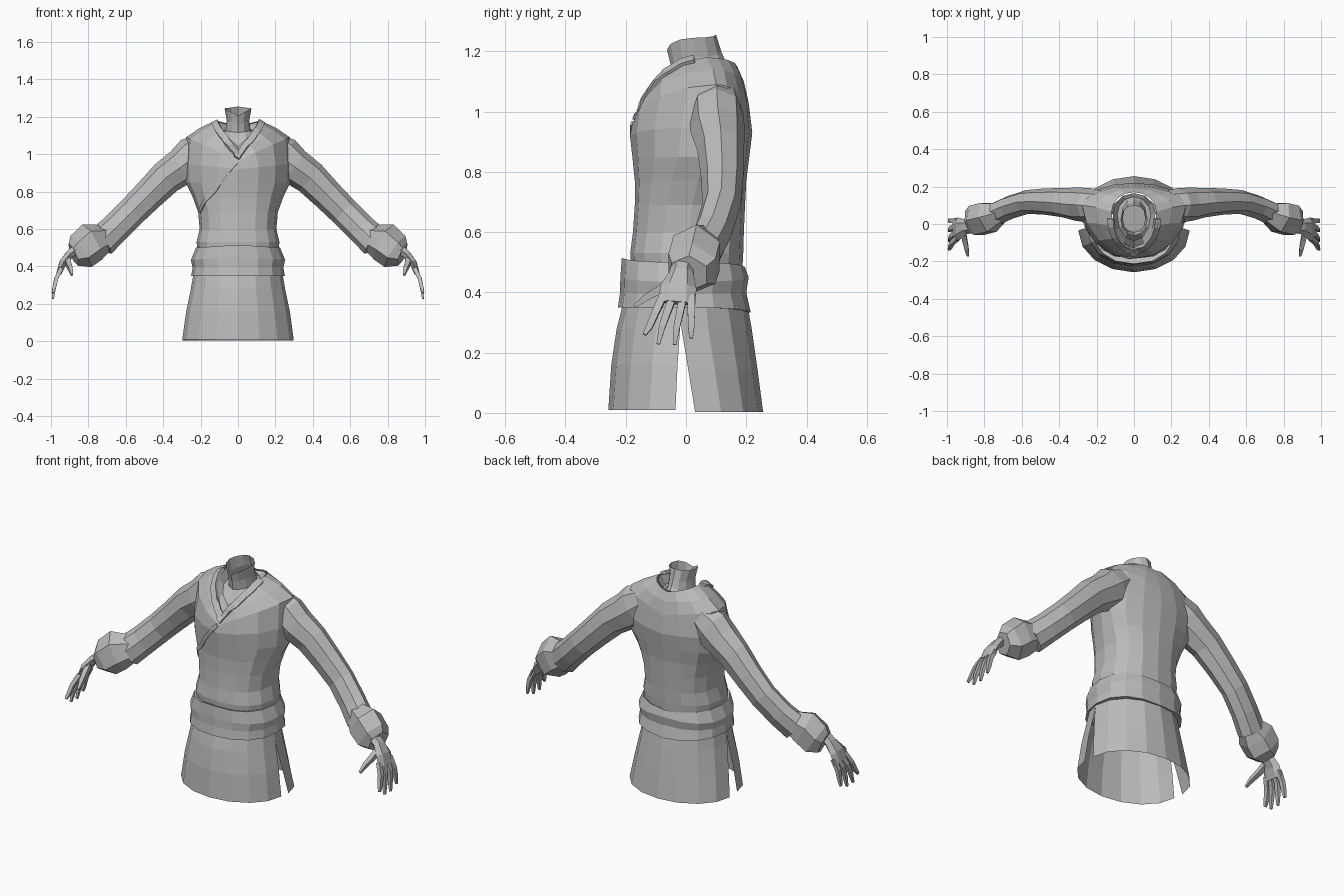
import bpy, bmesh, math
from mathutils import Vector
from mathutils.bvhtree import BVHTree

if "Cube" in bpy.data.objects:
    bpy.data.objects.remove(bpy.data.objects["Cube"])

grey = bpy.data.materials.new("plain_grey")
grey.diffuse_color = (0.5, 0.5, 0.5, 1)
grey.use_nodes = True
grey.node_tree.nodes["Principled BSDF"].inputs["Base Color"].default_value = grey.diffuse_color


def make(name, verts, faces, mirror=False):
    me = bpy.data.meshes.new(name)
    me.from_pydata([tuple(v) for v in verts], [], faces)
    bm = bmesh.new()
    bm.from_mesh(me)
    bmesh.ops.recalc_face_normals(bm, faces=bm.faces)
    bm.to_mesh(me)
    bm.free()
    me.materials.append(grey)
    ob = bpy.data.objects.new(name, me)
    bpy.context.collection.objects.link(ob)
    if mirror:
        ob.modifiers.new("mirror", 'MIRROR')
    return ob


def ring(hw, yf, yc, yb, zf, zs, zb, a0=0.0, a1=2 * math.pi, n=16, p=2.0):
    """Body cross-section: half width, front/side/back depth and height."""
    pts = []
    for i in range(n):
        a = a0 + (a1 - a0) * i / n
        c, s = math.cos(a), math.sin(a)
        cx = math.copysign(abs(c) ** (2 / p), c)
        sy = abs(s) ** (2 / p)
        ye, ze = (yb, zb) if s > 0 else (yf, zf)
        pts.append(Vector((hw * cx, yc + (ye - yc) * sy,
                           zs + (ze - zs) * (1 - abs(c)))))
    return pts


def skin(rings, closed=True, start=False, end=False):
    n = len(rings[0])
    verts = [v for r in rings for v in r]
    faces = []
    for k in range(len(rings) - 1):
        for i in range(n if closed else n - 1):
            j = (i + 1) % n
            faces.append((k * n + i, k * n + j, (k + 1) * n + j, (k + 1) * n + i))
    if start:
        faces.append(tuple(range(n)))
    if end:
        faces.append(tuple(range(len(verts) - n, len(verts))))
    return verts, faces


def tube(name, stations, sides, ref=(0, 1, 0), phase=0.0):
    """Limb: stations are x, y, z, half size along ref, half size across."""
    pts = [Vector(s[:3]) for s in stations]
    rings = []
    for k, s in enumerate(stations):
        t = (pts[min(k + 1, len(pts) - 1)] - pts[max(k - 1, 0)]).normalized()
        u = Vector(ref)
        u = (u - t * u.dot(t)).normalized()
        w = t.cross(u)
        rings.append([pts[k] + u * s[3] * math.cos(a) + w * s[4] * math.sin(a)
                      for a in (phase + 2 * math.pi * i / sides for i in range(sides))])
    return make(name, *skin(rings, start=True, end=True), mirror=True)


# Jacket body, from the waist up to the V neckline
body = skin([
    ring(.21, -.18, 0, .185, .44, .44, .44, p=2.4),
    ring(.222, -.185, 0, .19, .53, .53, .53, p=2.4),
    ring(.205, -.176, .01, .192, .60, .60, .60, p=2.4),
    ring(.213, -.17, .02, .196, .69, .69, .69, p=2.4),
    ring(.242, -.17, .04, .20, .77, .77, .77, p=2.2),
    ring(.28, -.178, .07, .21, .85, .85, .85),
    ring(.285, -.186, .09, .22, .92, .95, .93),
    ring(.278, -.178, .10, .208, .96, 1.09, 1.03, p=1.75),
    ring(.205, -.16, .09, .192, .98, 1.14, 1.10, p=1.85),
    ring(.12, -.135, .065, .17, 1.0, 1.18, 1.15),
])
make("jacket_body", *body)

# Undershirt and neck, open at the top with a floor inside
neck = [
    ring(.115, -.13, .06, .165, .99, 1.175, 1.145, n=12),
    ring(.09, -.09, .05, .145, 1.04, 1.125, 1.145, n=12),
    ring(.068, -.045, .04, .132, 1.115, 1.125, 1.165, n=12),
    ring(.060, -.052, .03, .117, 1.16, 1.18, 1.20, n=12),
    ring(.072, -.063, .025, .10, 1.205, 1.245, 1.255, n=12),
]
make("neck", *skin(neck))
make("neck_floor", *skin([neck[2]], closed=False, end=True))

# Lapels and the diagonal wrap edge, laid over the jacket surface
tree = BVHTree.FromPolygons(body[0], body[1])


def band(name, path, width, lift=.01, steps=4):
    path = [Vector(q) for q in path]
    fine = [a.lerp(b, i / steps) for a, b in zip(path, path[1:]) for i in range(steps)]
    fine.append(path[-1])
    rows = []
    for k, q in enumerate(fine):
        t = (fine[min(k + 1, len(fine) - 1)] - fine[max(k - 1, 0)]).normalized()
        loc, nor, _, _ = tree.find_nearest(q)
        if nor.dot(loc - Vector((0, .06, .8))) < 0:
            nor = -nor
        side = t.cross(nor).normalized() * width / 2
        top = nor * lift
        rows.append([loc - side - nor * .01, loc - side + top,
                     loc + side + top, loc + side - nor * .01])
    make(name, *skin(rows, start=True, end=True))


band("right_lapel", [(-.12, .03, 1.165), (-.105, -.04, 1.13), (-.06, -.11, 1.06),
                     (-.005, -.15, .985)], .035)
band("left_lapel", [(.12, .03, 1.165), (.105, -.04, 1.13), (.06, -.11, 1.06),
                    (-.01, -.16, .975)], .035, .012)
band("wrap_edge", [(-.005, -.17, .96), (-.07, -.18, .89), (-.13, -.17, .81),
                   (-.19, -.11, .74), (-.21, -.06, .69)], .02, .006)

# Folded sash round the waist
make("sash", *skin([
    ring(.205, -.18, 0, .18, .50, .495, .475, p=2.4),
    ring(.225, -.213, 0, .195, .515, .50, .485, p=2.3),
    ring(.252, -.218, 0, .208, .45, .435, .45, p=2.3),
    ring(.243, -.219, 0, .20, .40, .395, .40, p=2.3),
    ring(.250, -.226, 0, .215, .35, .35, .333, p=2.3),
    ring(.225, -.20, 0, .195, .35, .35, .335, p=2.3),
]))

# Skirt panels, split at both sides
for name, a0, rows in (
    ("front_skirt", math.pi, [(.235, -.205, -.015, .38), (.252, -.23, -.02, .28),
                              (.277, -.248, -.028, .16), (.298, -.258, -.035, .01)]),
    ("back_skirt", 0, [(.235, .20, -.02, .38), (.25, .218, -.015, .28),
                       (.275, .238, .008, .14), (.297, .256, .03, .003)]),
):
    n = 8
    rings = []
    for hw, ye, yc, z in rows:
        # one extra step so the half ring reaches both slit edges
        rings.append(ring(hw, ye, yc, ye, z, z, z, a0, a0 + math.pi * (n + 1) / n, n + 1))
    make(name, *skin(rings, closed=False))

# Sleeves with flared cuffs
tube("sleeve", [
    (.15, .105, 1.05, .07, .08), (.235, .102, .985, .09, .115), (.30, .105, .935, .09, .10),
    (.385, .115, .875, .078, .092), (.48, .12, .78, .07, .084), (.57, .118, .69, .064, .08),
    (.66, .09, .60, .063, .08), (.735, .055, .53, .064, .085)], 8)
tube("cuff", [
    (.70, .065, .555, .05, .07), (.78, .035, .53, .092, .108),
    (.84, .02, .48, .092, .10), (.88, .01, .463, .068, .064)], 6, phase=math.pi / 6)

# Hands: palm, four fingers and a thumb
tube("palm", [
    (.855, -.01, .50, .037, .03), (.90, -.015, .465, .040, .026),
    (.935, -.025, .42, .060, .023), (.957, -.03, .365, .062, .016)], 6)
for i, (y0, y1, z1) in enumerate([(-.075, -.138, .26), (-.042, -.092, .228),
                                  (-.008, -.038, .226), (.018, .017, .248)]):
    tube("finger_%d" % (i + 1), [
        (.945, y0, .39, .018, .016), (.972, y0 * .6 + y1 * .4, .335, .017, .015),
        (.983, y0 * .25 + y1 * .75, .285, .015, .013), (.99, y1, z1, .008, .008)], 4,
        phase=math.pi / 4)
tube("thumb", [
    (.915, -.03, .45, .02, .022), (.905, -.085, .41, .019, .019),
    (.895, -.13, .385, .016, .016), (.888, -.17, .355, .008, .008)], 4,
    ref=(1, 0, 0), phase=math.pi / 4)
